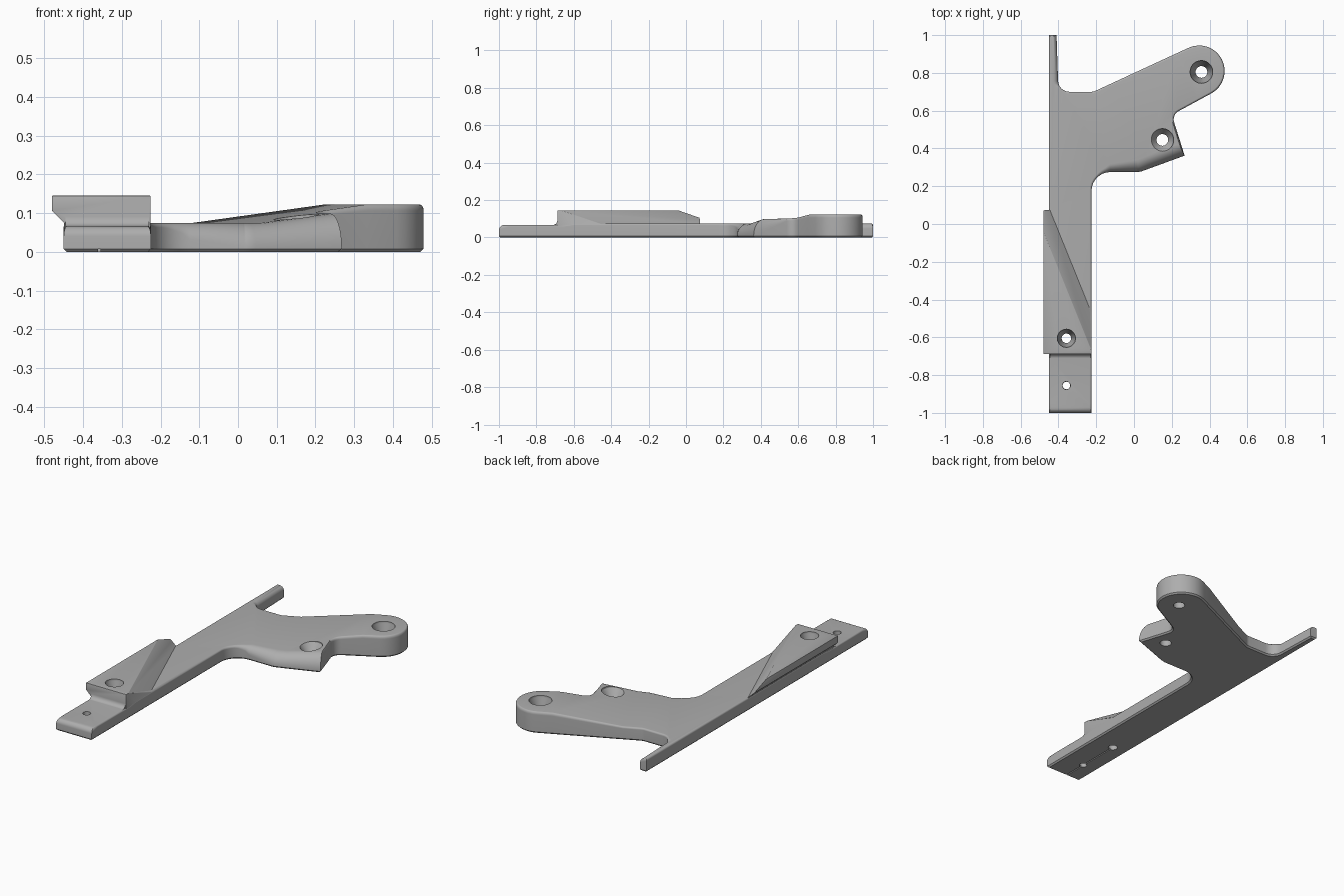
import bpy, bmesh, math
from mathutils import Vector

if "Cube" in bpy.data.objects:
    bpy.data.objects.remove(bpy.data.objects["Cube"], do_unlink=True)

grey = bpy.data.materials.new("plain grey")
grey.use_nodes = True
grey.diffuse_color = (0.42, 0.42, 0.42, 1)
grey.node_tree.nodes["Principled BSDF"].inputs["Base Color"].default_value = grey.diffuse_color

H = 0.075                                  # plate thickness
ARM = Vector((0.905, 0.425, 0))            # direction of the rising arm
RISE_START, RISE_END, RISE = 0.207, 0.578, 0.047
BLOCK_FRONT = -0.688


def make_object(name, bm):
    bmesh.ops.recalc_face_normals(bm, faces=bm.faces[:])
    mesh = bpy.data.meshes.new(name)
    bm.to_mesh(mesh)
    bm.free()
    mesh.materials.append(grey)
    ob = bpy.data.objects.new(name, mesh)
    bpy.context.collection.objects.link(ob)
    return ob


def apply(ob, kind, **settings):
    mod = ob.modifiers.new(kind, kind)
    for key, value in settings.items():
        setattr(mod, key, value)
    bpy.context.view_layer.objects.active = ob
    bpy.ops.object.modifier_apply(modifier=mod.name)


def combine(ob, other, operation):
    other.hide_render = True
    apply(ob, "BOOLEAN", object=other, operation=operation, solver="EXACT")
    bpy.data.objects.remove(other, do_unlink=True)


def fillet(points, steps=8):
    """Round the corners of a closed outline of (x, y, radius)."""
    out = []
    for i, (x, y, r) in enumerate(points):
        p = Vector((x, y))
        if r == 0:
            out.append(p)
            continue
        a = (Vector(points[i - 1][:2]) - p).normalized()
        b = (Vector(points[(i + 1) % len(points)][:2]) - p).normalized()
        half = a.angle(b) / 2
        centre = p + (a + b).normalized() * r / math.sin(half)
        u = p + a * r / math.tan(half) - centre
        v = p + b * r / math.tan(half) - centre
        sweep = math.pi - 2 * half
        for k in range(steps + 1):
            t = k / steps
            out.append(centre + (u * math.sin((1 - t) * sweep) + v * math.sin(t * sweep)) / math.sin(sweep))
    return out


def edge_radius(mid, n):
    """Top rounding of one outline edge."""
    if mid.y < -0.99:
        return 0.03
    if 0.17 < mid.y < 0.4 and mid.x < 0.26 and n.y < -0.1:
        return max(0.012, 0.066 * min(1, (mid.x + 0.225) / 0.2))
    if mid.x < -0.39 and mid.y > 0.74 and n.x > 0.5:
        return 0.028
    return 0.01


def prism(name, points, along):
    bm = bmesh.new()
    face = bm.faces.new([bm.verts.new(p) for p in points])
    ext = bmesh.ops.extrude_face_region(bm, geom=[face])
    bmesh.ops.translate(bm, vec=along, verts=[g for g in ext["geom"] if isinstance(g, bmesh.types.BMVert)])
    return make_object(name, bm)


# Plate outline, counter-clockwise, with a round arm end
arm_end = [(0.345 + 0.135 * math.cos(a), 0.81 + 0.135 * math.sin(a), 0)
           for a in (math.radians(-61 + 11 * k) for k in range(17))]
outline = fillet([(-0.45, -1, 0), (-0.225, -1, 0), (-0.225, -0.95, 0), (-0.225, 0.275, 0.1),
                  (0.03, 0.275, 0.1), (0.268, 0.362, 0), (0.2, 0.578, 0.05)] + arm_end +
                 [(-0.215, 0.7, 0.05), (-0.4, 0.7, 0.06), (-0.41, 1, 0), (-0.45, 1, 0),
                  (-0.45, -0.95, 0)])
count = len(outline)
normals, radii = [], []
for i, p in enumerate(outline):
    q = outline[(i + 1) % count]
    n = Vector((q.y - p.y, p.x - q.x)).normalized()
    normals.append(n)
    radii.append(edge_radius((p + q) / 2, n))


def inset(i, d1, d2):
    n1, n2 = normals[i - 1], normals[i]
    c = n1.dot(n2)
    if c > 0.85:
        return outline[i] - (n1 + n2).normalized() * (d1 + d2) / 2
    return outline[i] - (n1 * (d1 - c * d2) + n2 * (d2 - c * d1)) / (1 - c * c)


# Plate body: stacked rings with a chamfered bottom and rounded top
bm = bmesh.new()
rings = []
for d, z in ((0.008, 0), (0, 0.008)):
    rings.append([bm.verts.new((*inset(i, d, d), z)) for i in range(count)])
for k in range(9):
    t = k / 8 * math.pi / 2
    ring = []
    for i in range(count):
        r1, r2 = radii[i - 1], radii[i]
        smooth = normals[i - 1].dot(normals[i]) > 0.85
        r = (r1 + r2) / 2 if smooth else max(r1, r2)
        shrink = 1 - math.cos(t)
        ring.append(bm.verts.new((*inset(i, r1 * shrink, r2 * shrink), H - r * (1 - math.sin(t)))))
    rings.append(ring)
for low, high in zip(rings, rings[1:]):
    for i in range(count):
        j = (i + 1) % count
        bm.faces.new((low[i], low[j], high[j], high[i]))
bm.faces.new(rings[0][::-1])
bm.faces.new(rings[-1])

# Crease lines, then raise the arm and lower the foot
for co, no in ((ARM * RISE_START, ARM), (ARM * RISE_END, ARM),
               (Vector((0, -0.65, 0)), Vector((0, 1, 0))), (Vector((0, -0.6, 0)), Vector((0, 1, 0)))):
    bmesh.ops.bisect_plane(bm, geom=bm.verts[:] + bm.edges[:] + bm.faces[:], dist=1e-5,
                           plane_co=co, plane_no=no)
for v in bm.verts:
    if v.co.z > 0.0085:
        s = (v.co.dot(ARM) - RISE_START) / (RISE_END - RISE_START)
        top = H + RISE * max(0, min(1, s)) - 0.008 * max(0, min(1, (-0.6 - v.co.y) / 0.05))
        v.co.z *= top / H
bracket = make_object("bracket_plate", bm)

# Raised block with overhanging left lip and diagonal sloped face
profile = [(-0.449, 0.03), (-0.449, 0.075), (-0.48, 0.106), (-0.48, 0.145), (-0.226, 0.145), (-0.226, 0.03)]
block = prism("raised_block", [(x, BLOCK_FRONT, z) for x, z in profile], (0, 0.763, 0))
bm = bmesh.new()
bm.from_mesh(block.data)
cut = bmesh.ops.bisect_plane(bm, geom=bm.verts[:] + bm.edges[:] + bm.faces[:], clear_outer=True,
                             plane_co=(-0.48, -0.04, 0.145), plane_no=(0.865, 0.35, 1))
bmesh.ops.holes_fill(bm, edges=[g for g in cut["geom_cut"] if isinstance(g, bmesh.types.BMEdge)])
bmesh.ops.recalc_face_normals(bm, faces=bm.faces[:])
bm.to_mesh(block.data)
bm.free()
apply(block, "BEVEL", width=0.006, segments=2, limit_method="ANGLE", angle_limit=math.radians(40))
combine(bracket, block, "UNION")

# Concave fillet between block and foot
R = 0.025
curve = [(BLOCK_FRONT - R + R * math.sin(a), 0.0665 + R - R * math.cos(a))
         for a in (k / 6 * math.pi / 2 for k in range(7))]
curve += [(BLOCK_FRONT + 0.02, 0.0665 + R), (BLOCK_FRONT + 0.02, 0.05), (BLOCK_FRONT - R, 0.05)]
combine(bracket, prism("step_fillet", [(-0.445, y, z) for y, z in curve], (0.215, 0, 0)), "UNION")


# Screw holes with conical countersinks
def hole(x, y, top, wide, narrow, depth):
    bm = bmesh.new()
    steps = [(narrow, -0.05), (narrow, top - depth), (wide, top - 0.012), (wide, top + 0.1)]
    loops = [[bm.verts.new((x + r * math.cos(k * math.pi / 16), y + r * math.sin(k * math.pi / 16), z))
              for k in range(32)] for r, z in steps]
    for low, high in zip(loops, loops[1:]):
        for k in range(32):
            bm.faces.new((low[k], low[k - 1], high[k - 1], high[k]))
    bm.faces.new(loops[0])
    bm.faces.new(loops[-1])
    combine(bracket, make_object("hole_cutter", bm), "DIFFERENCE")


hole(0.357, 0.805, 0.122, 0.06, 0.031, 0.07)
hole(0.15, 0.445, 0.098, 0.06, 0.031, 0.055)
hole(-0.358, -0.605, 0.145, 0.048, 0.025, 0.06)
hole(-0.358, -0.855, 0.067, 0.021, 0.02, 0.03)

# Thin groove under the foot
groove = [(-0.361, -1.05, -0.01), (-0.355, -1.05, -0.01), (-0.355, -1.05, 0.007), (-0.361, -1.05, 0.007)]
combine(bracket, prism("groove_cutter", groove, (0, 0.445, 0)), "DIFFERENCE")

bpy.ops.object.select_all(action="DESELECT")
bracket.select_set(True)
bpy.context.view_layer.objects.active = bracket
bpy.ops.object.shade_smooth_by_angle(angle=math.radians(30))
